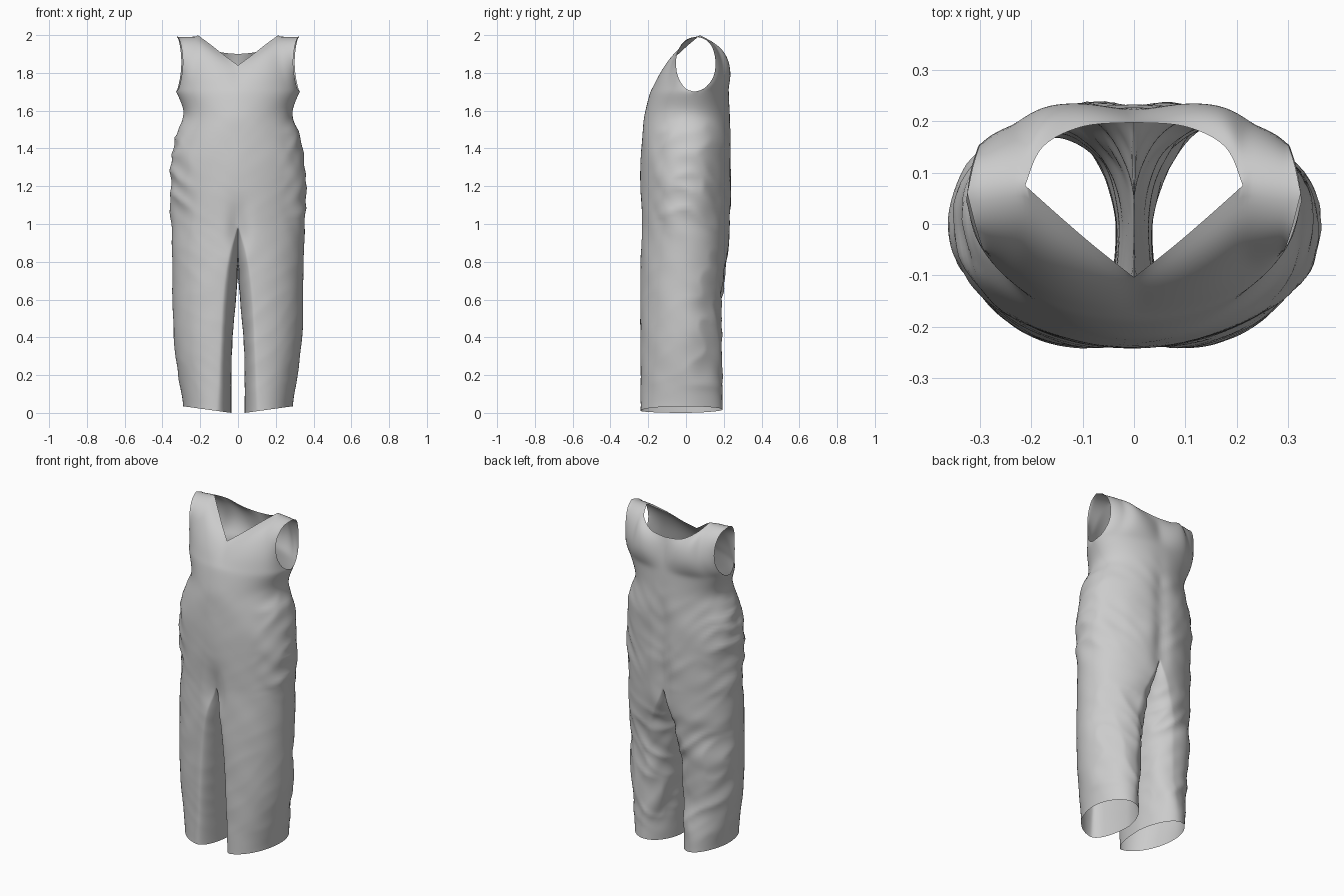
import bpy, bmesh, math
from mathutils import Vector, noise

if "Cube" in bpy.data.objects:
    bpy.data.objects.remove(bpy.data.objects["Cube"])

Q = 30          # columns per quarter turn
TORSO, LEG, YOKE = 40, 64, 20


def sample(pts, s):
    """Smooth curve through evenly spaced points (any dimension), s in 0..1."""
    n = len(pts) - 1
    f = min(max(s, 0), 1) * n
    i = min(int(f + 1e-9), n - 1)
    t = f - i
    a, b, c, d = (pts[min(max(i + k, 0), n)] for k in (-1, 0, 1, 2))
    return [0.5 * (2 * q + (r - p) * t + (2 * p - 5 * q + 4 * r - w) * t * t
                   + (3 * q - p - 3 * r + w) * t ** 3) for p, q, r, w in zip(a, b, c, d)]


def smooth(a, b, v):
    t = min(max((v - a) / (b - a), 0), 1)
    return t * t * (3 - 2 * t)


bm = bmesh.new()


def grid(rows, closed=False):
    vs = [[bm.verts.new(p) for p in row] for row in rows]
    for a, b in zip(vs, vs[1:]):
        n = len(a)
        for j in range(n if closed else n - 1):
            k = (j + 1) % n
            bm.faces.new((a[j], a[k], b[k], b[j]))


# Torso half: z, half width, front y, back y, side y
body = [(1.0, .355, -.24, .24, 0), (1.117, .358, -.242, .243, 0), (1.233, .358, -.242, .243, 0),
        (1.35, .352, -.24, .243, 0), (1.467, .325, -.232, .24, .01),
        (1.583, .286, -.219, .235, .03), (1.7, .327, -.19, .228, .045)]


def torso_pt(s, a):
    z, rx, yf, yb, yc = sample(body, s)
    sn, cs = math.sin(a), math.cos(a)
    return Vector((rx * cs if cs > 1e-6 else 0,
                   yc + sn * ((yc - yf) if sn < 0 else (yb - yc)), z))


half = [-math.pi / 2 + math.pi * j / (2 * Q) for j in range(2 * Q + 1)]
grid([[torso_pt(i / TORSO, a) for a in half] for i in range(TORSO + 1)])

# Leg: outer x, crest x, inner x, front y, back y (crotch down to hem)
leg = [(.355, 0, 0, -.24, .24), (.35, .05, .006, -.241, .22), (.347, .078, .016, -.242, .197),
       (.345, .09, .028, -.242, .183), (.337, .098, .034, -.242, .181),
       (.315, .105, .035, -.241, .19), (.29, .115, .035, -.24, .194)]
full = [-math.pi / 2 + math.pi * j / (2 * Q) for j in range(4 * Q)]


def leg_pt(t, a):
    xo, c, xi, yf, yb = sample(leg, t)
    sn, cs = math.sin(a), math.cos(a)
    cs = 0 if abs(cs) < 1e-6 else cs
    if sn > 0:                            # back of the leg is rounder
        c += .05 * sn * smooth(0, .4, t)
    x = c + cs * ((xo - c) if cs > 0 else (c - xi))
    if cs < 0 < sn:                       # inner leg opens towards the back
        x += .025 * sn * -cs * smooth(0, .4, t)
    y = sn * (-yf if sn < 0 else yb)
    top = 1.0 - (0.19 * cs * cs if cs < 0 else 0)
    hem = .035 * (x - xi) / max(xo - xi, .01)
    return Vector((x, y, top + (hem - top) * t))


grid([[leg_pt(i / LEG, a) for a in full] for i in range(LEG, -1, -1)], closed=True)

# Yoke: front and back patches between chest line, neckline, armhole and shoulder
tip = (.325, .06, 1.993)
yokes = [
    (-1, [(0, -.104, 1.84), (.075, -.045, 1.895), (.145, .015, 1.95), (.212, .075, 1.999)],
     [(.327, .045, 1.7), (.313, -.005, 1.72), (.299, -.042, 1.78), (.292, -.053, 1.85),
      (.297, -.042, 1.92), (.31, .0, 1.975), tip], .0),
    (1, [(0, .198, 1.9), (.1, .19, 1.912), (.178, .15, 1.957), (.212, .075, 1.999)],
     [(.327, .045, 1.7), (.319, .1, 1.72), (.306, .145, 1.78), (.3, .156, 1.85),
      (.304, .145, 1.92), (.314, .112, 1.972), tip], .014)]
for side, neck, arm, bulge in yokes:
    low0, top0 = torso_pt(1, side * math.pi / 2), Vector(neck[0])
    low1, top1 = Vector(arm[0]), Vector(tip)
    rows = []
    for i in range(YOKE + 1):
        t = i / YOKE
        row = []
        for j in range(Q + 1):
            s = j / Q
            low = torso_pt(1, side * (1 - s) * math.pi / 2)
            # neckline first, then the straight shoulder seam
            top = Vector(sample(neck, s / .6)) if s < .6 else \
                Vector(neck[-1]).lerp(top1, (s - .6) / .4)
            left, right = low0.lerp(top0, t), Vector(sample(arm, t))
            p = low.lerp(top, t) + left.lerp(right, s) \
                - low0.lerp(top0, t).lerp(low1.lerp(top1, t), s)
            puff = math.sin(math.pi * t) * math.sin(math.pi * s)
            p.y += side * bulge * puff
            p.z += .014 * puff
            if j == 0:
                p.x = 0
            row.append(p)
        rows.append(row if side < 0 else row[::-1])
    grid(rows)

# Mirror to the other half and weld the seams
bmesh.ops.remove_doubles(bm, verts=bm.verts[:], dist=2e-4)
bmesh.ops.mirror(bm, geom=bm.verts[:] + bm.edges[:] + bm.faces[:], axis='X', merge_dist=1e-4)
bmesh.ops.remove_doubles(bm, verts=bm.verts[:], dist=1e-4)
bmesh.ops.recalc_face_normals(bm, faces=bm.faces[:])

# Soften the chest, shoulder and crotch joins, leaving the open edges in place
inner = [v for v in bm.verts if not v.is_boundary]
for _ in range(8):
    bmesh.ops.smooth_vert(bm, verts=inner, factor=0.5, use_axis_x=True, use_axis_y=True, use_axis_z=True)
bm.normal_update()

# Cloth folds: side hips and backs of the legs crease most
moves = []
for v in bm.verts:
    x, y, z = v.co
    hips = smooth(.2, .34, abs(x)) * smooth(.85, 1.1, z) * (1 - smooth(1.45, 1.65, z))
    calves = smooth(-.05, .14, y) * smooth(.03, .2, z) * (1 - smooth(.7, .95, z))
    back = smooth(.05, .18, y) * smooth(.9, 1.1, z) * (1 - smooth(1.4, 1.65, z))
    amp = .002 * smooth(.02, .2, z) * (1 - smooth(1.5, 1.7, z)) + .018 * hips + .015 * calves + .005 * back
    n1 = noise.noise(Vector((x * 3, y * 4, z * 6 + abs(x) * 5 + y * 5)))
    n2 = 0.3 - abs(noise.noise(Vector((x * 4 + 5, y * 5, z * 9 - abs(x) * 7))))
    off = v.normal * amp * (n1 + n2)
    # Centre valleys that lead into the crotch, front and back
    off.y -= .018 * math.exp(-(x / .05) ** 2) * smooth(.1, .2, y) * smooth(.85, 1.0, z) * (1 - smooth(1.1, 1.8, z))
    off.y += .03 * math.exp(-(x / .05) ** 2) * smooth(.1, .2, -y) * smooth(.8, .95, z) * (1 - smooth(.95, 1.2, z))
    if abs(x) < 1e-4:
        off.x = 0
    moves.append((v, off))
for v, off in moves:
    v.co += off

mesh = bpy.data.meshes.new("sleeveless_jumpsuit")
bm.to_mesh(mesh)
bm.free()
suit = bpy.data.objects.new("sleeveless_jumpsuit", mesh)
bpy.context.collection.objects.link(suit)
for p in mesh.polygons:
    p.use_smooth = True
